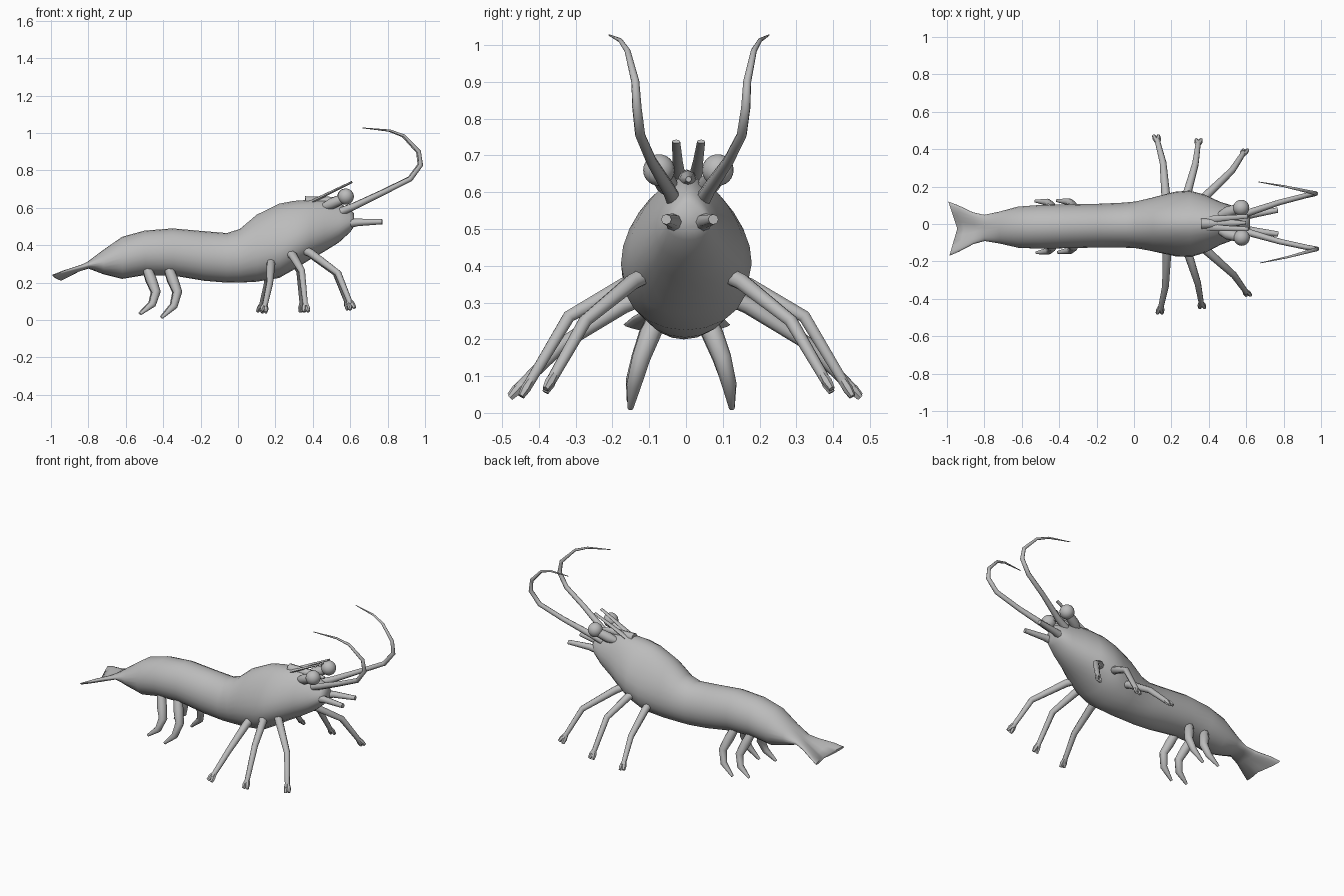
import bpy
import bmesh
import math
from mathutils import Vector

default = bpy.data.objects.get("Cube")
if default:
    bpy.data.objects.remove(default, do_unlink=True)

shell = bpy.data.materials.new("shell grey")
shell.use_nodes = True
GREY = (0.5, 0.5, 0.5, 1)
shell.diffuse_color = GREY
shell.node_tree.nodes["Principled BSDF"].inputs["Base Color"].default_value = GREY

# The whole animal is turned very slightly about the vertical
YAW, SHIFT = 0.02, -0.005


def finish(name, bm, mirrored, angle=50):
    """Turn a bmesh into a placed, smooth object, optionally mirrored in y."""
    bmesh.ops.recalc_face_normals(bm, faces=bm.faces)
    mesh = bpy.data.meshes.new(name)
    bm.to_mesh(mesh)
    bm.free()
    mesh.materials.append(shell)
    obj = bpy.data.objects.new(name, mesh)
    bpy.context.collection.objects.link(obj)
    obj.location.y = SHIFT
    obj.rotation_euler.z = YAW
    bpy.ops.object.select_all(action='DESELECT')
    obj.select_set(True)
    bpy.context.view_layer.objects.active = obj
    bpy.ops.object.shade_smooth_by_angle(angle=math.radians(angle))
    if mirrored:
        mirror = obj.modifiers.new("Mirror", 'MIRROR')
        mirror.use_axis = (False, True, False)
        mirror.use_mirror_merge = False
    return obj


def loft(bm, rings):
    """Skin a list of equal rings and close both ends."""
    loops = [[bm.verts.new(p) for p in ring] for ring in rings]
    count = len(loops[0])
    for a, b in zip(loops, loops[1:]):
        for i in range(count):
            j = (i + 1) % count
            bm.faces.new((a[i], a[j], b[j], b[i]))
    bm.faces.new(loops[0])
    bm.faces.new(loops[-1])


def tube(bm, path, radii, sides=8, flat=1.0):
    """Sweep a tapering round section along a path; flat squashes its height."""
    pts = [Vector(p) for p in path]
    rings = []
    across = None
    for i, p in enumerate(pts):
        ahead = (pts[min(i + 1, len(pts) - 1)] - pts[max(i - 1, 0)]).normalized()
        if across is None:
            across = ahead.cross(Vector((0, 0, 1)))
        across = (across - ahead * across.dot(ahead)).normalized()
        up = across.cross(ahead)
        rings.append([
            p + radii[i] * (across * math.cos(t) + up * flat * math.sin(t))
            for t in (math.tau * k / sides for k in range(sides))])
    loft(bm, rings)


def paired_tube(name, path, radii, **options):
    bm = bmesh.new()
    tube(bm, path, radii, **options)
    return finish(name, bm, True)


# Body: x, underside height, back height, half width
BODY = [
    (-.8, .275, .315, .07), (-.72, .245, .375, .085), (-.62, .22, .445, .11),
    (-.5, .24, .478, .117), (-.35, .238, .49, .117), (-.18, .21, .475, .117),
    (-.06, .2, .465, .12), (.01, .2, .487, .125), (.1, .205, .563, .143),
    (.22, .225, .622, .167), (.3, .27, .637, .172), (.38, .32, .643, .15),
    (.46, .365, .643, .112), (.54, .415, .625, .085), (.6, .47, .595, .06),
    (.62, .5, .57, .045),
]
SIDES = 24


def body_ring(x, low, high, half):
    egg = 0.05 + 0.22 * min(1, max(0, x / 0.2))
    mid, tall = (low + high) / 2, (high - low) / 2
    turns = [math.tau * k / SIDES for k in range(SIDES)]
    return [(x, half * math.sin(t) * (1 - egg * math.cos(t)),
             mid + tall * math.cos(t)) for t in turns]


def fan_ring(x, height, half, thick, notch, lift):
    """Flat tail section, pinched in the middle and swept back at the edges."""
    ring = []
    for k in range(SIDES):
        t = math.tau * k / SIDES
        edge = abs(math.sin(t))
        ring.append((x - notch * edge, half * math.sin(t),
                     height + lift * edge + thick * math.cos(t) * (0.5 + edge)))
    return ring


bm = bmesh.new()
fan = [fan_ring(-.945, .215, .145, .009, .045, .025),
       fan_ring(-.91, .235, .125, .014, .03, .022),
       fan_ring(-.85, .268, .085, .017, .01, .01)]
loft(bm, fan + [body_ring(*row) for row in BODY])
finish("body_and_tail_fan", bm, False, angle=60)

# Beak ridge between the eyes
bm = bmesh.new()
tube(bm, [(.36, 0, .632), (.5, 0, .637), (.6, 0, .635)], [.03, .022, .008])
finish("beak", bm, False)

# Eyes on short stalks
bm = bmesh.new()
bmesh.ops.create_uvsphere(bm, u_segments=20, v_segments=12, radius=.043)
bmesh.ops.translate(bm, vec=(.575, .08, .66), verts=bm.verts)
finish("eyes", bm, True)
paired_tube("eye_stalks", [(.46, .04, .605), (.5, .058, .622), (.565, .078, .65)],
            [.02, .03, .026], sides=10)

# Feelers around the mouth and brow
paired_tube("brow_prongs", [(.38, .02, .625), (.5, .028, .685), (.61, .034, .738)],
            [.02, .014, .011], flat=.5)
paired_tube("mouth_prongs", [(.54, .03, .51), (.64, .045, .522), (.77, .064, .526)],
            [.03, .02, .014])
bm = bmesh.new()
tube(bm, [(.6, -.045, .523), (.6, .045, .523)], [.018, .018])
finish("mouth_bar", bm, False)

# Long curling antennae
paired_tube(
    "antennae",
    [(.55, .04, .58), (.62, .055, .608), (.78, .105, .685), (.92, .138, .755),
     (.975, .148, .83), (.965, .152, .9), (.885, .172, .985), (.81, .19, 1.013),
     (.67, .217, 1.027)],
    [.022, .019, .015, .014, .013, .011, .008, .006, .002])

# Walking legs, each ending in a small two-fingered claw
LEGS = {
    "front_legs": [(.35, .11, .375), (.39, .15, .355), (.53, .28, .25), (.595, .375, .085)],
    "middle_legs": [(.26, .13, .36), (.29, .17, .345), (.335, .32, .262), (.353, .435, .07)],
    "rear_legs": [(.175, .12, .315), (.172, .17, .292), (.162, .33, .19), (.132, .455, .065)],
}
for name, path in LEGS.items():
    bm = bmesh.new()
    tube(bm, path, [.024, .023, .018, .014])
    ankle, knee = Vector(path[-1]), Vector(path[-2])
    along = (ankle - knee).normalized()
    spread = along.cross(Vector((0, 1, 0))).normalized()
    for side in (-1, 1):
        start = ankle - along * .02 + spread * side * .005
        end = ankle + along * .03 + spread * side * .013
        tube(bm, [start, (start + end) / 2, end], [.011, .014, .009], sides=6)
    finish(name, bm, True)

# Curved swimming legs under the belly
for name, x, drop in (("rear_swimmers", -.485, .0), ("front_swimmers", -.37, -.02)):
    offsets = [(0, .06, .27), (.02, .085, .215), (.045, .11, .15),
               (.025, .13, .085 + drop / 2), (-.04, .138, .033 + drop)]
    paired_tube(name, [(x + dx, y, z) for dx, y, z in offsets],
                [.026, .029, .025, .02, .008])
